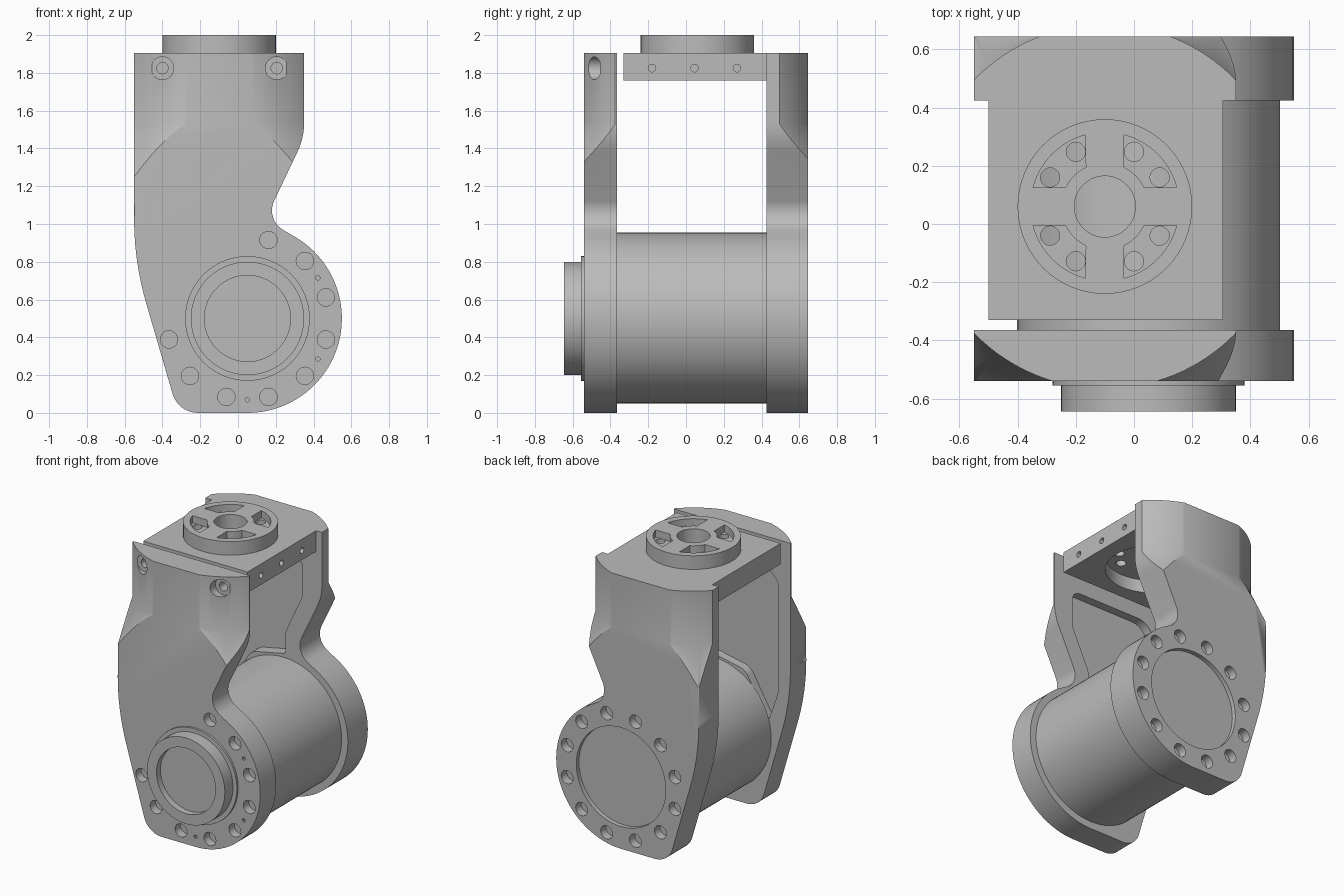
import bpy, bmesh, math
from mathutils import Vector

if "Cube" in bpy.data.objects:
    bpy.data.objects.remove(bpy.data.objects["Cube"])

grey = bpy.data.materials.new("grey_metal")
grey.diffuse_color = (0.5, 0.5, 0.5, 1)
grey.use_nodes = True
grey.node_tree.nodes["Principled BSDF"].inputs["Base Color"].default_value = grey.diffuse_color
MX, MZ = 0.05, 0.5        # motor axis (along y)
DX, DY = -0.10, 0.06      # output disc axis (along z)


def finish(bm, name):
    bmesh.ops.recalc_face_normals(bm, faces=bm.faces)
    me = bpy.data.meshes.new(name)
    bm.to_mesh(me)
    bm.free()
    me.materials.append(grey)
    ob = bpy.data.objects.new(name, me)
    bpy.context.collection.objects.link(ob)
    return ob


def prism(bm, pts, a, b, axis):
    """Extrude a 2D outline from a to b along y (outline in xz) or z (outline in xy)."""
    def place(p, t):
        return (p[0], t, p[1]) if axis == 'y' else (p[0], p[1], t)
    lo = [bm.verts.new(place(p, a)) for p in pts]
    hi = [bm.verts.new(place(p, b)) for p in pts]
    n = len(pts)
    bm.faces.new(lo)
    cap = bm.faces.new(hi)
    for i in range(n):
        j = (i + 1) % n
        bm.faces.new((lo[i], lo[j], hi[j], hi[i]))
    return cap


def arc(cx, cy, r, a0, a1, n):
    return [(cx + r * math.cos(math.radians(a0 + (a1 - a0) * i / n)),
             cy + r * math.sin(math.radians(a0 + (a1 - a0) * i / n))) for i in range(n + 1)]


def circle(cx, cy, r, n=32):
    return arc(cx, cy, r, 0, 360, n)[:-1]


def fillet(prev, p, nxt, r, n=8):
    """Points of a rounded corner at p."""
    p = Vector(p)
    u, v = (Vector(prev) - p).normalized(), (Vector(nxt) - p).normalized()
    half = u.angle(v) / 2
    c = p + (u + v).normalized() * r / math.sin(half)
    s, e = p + u * r / math.tan(half) - c, p + v * r / math.tan(half) - c
    total = s.angle(e)
    return [tuple(c + (s * math.sin((1 - k / n) * total) + e * math.sin(k / n * total))
                  / math.sin(total)) for k in range(n + 1)]


def rounded(corners):
    out = []
    for i, (x, z, r) in enumerate(corners):
        out += fillet(corners[i - 1][:2], (x, z), corners[(i + 1) % len(corners)][:2], r)
    return out


def solid(name, outlines, axis):
    """One object from several (outline, start, end) prisms."""
    bm = bmesh.new()
    for pts, a, b in outlines:
        prism(bm, pts, a, b, axis)
    return finish(bm, name)


def boolean(ob, cutter, op='DIFFERENCE'):
    m = ob.modifiers.new("cut", 'BOOLEAN')
    m.operation, m.object, m.solver = op, cutter, 'EXACT'
    bpy.context.view_layer.objects.active = ob
    bpy.ops.object.modifier_apply(modifier=m.name)
    bpy.data.objects.remove(cutter)


# Side plate outline: straight left edge, round motor end, waist, upper arm
p_end = arc(MX, MZ, 0.5, 60, 60, 1)[0]
outline = [(-0.55, 2.1)]
outline += fillet((-0.55, 2.1), (-0.55, 0.80), (-0.317, 0), 1.6, 10)
outline += fillet((-0.55, 0.80), (-0.317, 0), (MX, 0), 0.14)
outline += arc(MX, MZ, 0.5, -90, 60, 40)
outline += fillet(p_end, (0.144, 1.023), (0.35, 1.456), 0.12, 10)
outline += fillet((0.144, 1.023), (0.35, 1.456), (0.35, 2.1), 0.35)
outline += [(0.35, 2.1)]

# Inner lightening pocket outline
pocket = rounded([(-0.46, 0.85, 0.3), (-0.46, 1.68, 0.12), (0.20, 1.68, 0.06),
                  (0.20, 1.42, 0.1), (0.07, 1.14, 0.06), (0.07, 0.985, 0.03),
                  (-0.20, 0.93, 0.1), (-0.38, 0.62, 0.01)])


def envelope():
    """Turned body that rounds and tapers the upper plate corners."""
    rings = [(0.905, -0.1), (0.905, 0.9), (0.626, 1.53), (0.626, 1.905)]
    bm = bmesh.new()
    loops = [[bm.verts.new((x, y, z)) for x, y in circle(DX, DY, r, 128)] for r, z in rings]
    for a, b in zip(loops, loops[1:]):
        for i in range(128):
            j = (i + 1) % 128
            bm.faces.new((a[i], a[j], b[j], b[i]))
    bm.faces.new(loops[0])
    bm.faces.new(loops[-1])
    return finish(bm, "envelope")


def side_plate(name, inner, outer, pocket_depth):
    s = 1 if outer > inner else -1
    bm = bmesh.new()
    cap = prism(bm, outline, inner, outer, 'y')
    bmesh.ops.bevel(bm, geom=list(cap.edges), offset=0.035, segments=4,
                    profile=0.5, affect='EDGES')
    ob = finish(bm, name)
    boolean(ob, envelope(), 'INTERSECT')
    boolean(ob, solid("pocket_cut", [(pocket, inner - s * 0.1, inner + s * pocket_depth)], 'y'))
    return ob


def ring(r, angles, rad, a, b, n=20):
    return [(circle(*arc(MX, MZ, r, t, t, 1)[0], rad, n), a, b) for t in angles]


front = side_plate("front_side_plate", -0.365, -0.54, 0.06)
back = side_plate("back_side_plate", 0.425, 0.645, 0.08)

# Bolt holes around the motor, pin holes and rear recess
boolean(front, solid("bolt_cut", ring(0.43, range(195, 436, 30), 0.046, -0.7, -0.48)
                     + ring(0.43, (30, -30, -90), 0.012, -0.7, -0.5, 10), 'y'))
boolean(back, solid("bolt_cut", ring(0.43, range(15, 360, 30), 0.046, 0.585, 0.75)
                    + [(circle(MX, MZ, 0.345, 64), 0.615, 0.75)], 'y'))
# Counterbored screw holes at the top of the front plate
for rad, depth in ((0.06, -0.455), (0.03, -0.3)):
    boolean(front, solid("screw_cut", [(circle(x, 1.825, rad, 24), -0.7, depth)
                                       for x in (-0.40, 0.205)], 'y'))

# Motor body between the plates
motor = solid("motor_body", [(circle(MX, MZ + 0.003, 0.452, 96), -0.366, 0.426)], 'y')

# Front bearing boss with lip and shallow recess
lip = solid("boss_lip", [(circle(MX, MZ, 0.33, 64), -0.555, -0.535)], 'y')
boss = solid("bearing_boss", [(circle(MX, MZ, 0.30, 64), -0.645, -0.55)], 'y')
boolean(boss, solid("boss_cut", [(circle(MX, MZ, 0.228, 64), -0.7, -0.60)], 'y'))

# Top bridge plate, open below the output disc, with side screw holes
bridge = solid("top_bridge", [([(-0.50, -0.33), (0.305, -0.33), (0.305, 0.426),
                                (-0.50, 0.426)], 1.76, 1.905)], 'z')
boolean(bridge, solid("bridge_cut", [(circle(DX, DY, 0.296, 64), 1.7, 2.0)], 'z'))
for y in (-0.18, 0.045, 0.27):
    cut = solid("side_cut", [(circle(0, 0, 0.02, 16), -0.05, 0.05)], 'z')
    cut.rotation_euler = (0, math.pi / 2, 0)
    cut.location = (0.305, y, 1.825)
    bpy.context.view_layer.update()
    boolean(bridge, cut)

# Output disc with centre bore, four sector pockets and eight bolt holes
disc = solid("output_disc", [(circle(DX, DY, 0.30, 64), 1.85, 2.0)], 'z')
boolean(disc, solid("bore_cut", [(circle(DX, DY, 0.105, 40), 1.7, 2.2)], 'z'))
sectors, holes = [], []
for q in range(0, 360, 90):
    sectors.append((arc(DX, DY, 0.255, q + 15, q + 75, 14)
                    + arc(DX, DY, 0.15, q + 64, q + 26, 6), 1.95, 2.1))
    for t in (q + 28, q + 62):
        holes.append((circle(*arc(DX, DY, 0.213, t, t, 1)[0], 0.033, 20), 1.7, 2.2))
boolean(disc, solid("sector_cut", sectors, 'z'))
boolean(disc, solid("hole_cut", holes, 'z'))

# Smooth shading with sharp edges kept
for ob in (front, back, motor, lip, boss, bridge, disc):
    bpy.ops.object.select_all(action='DESELECT')
    ob.select_set(True)
    bpy.context.view_layer.objects.active = ob
    bpy.ops.object.shade_smooth_by_angle(angle=math.radians(25))
